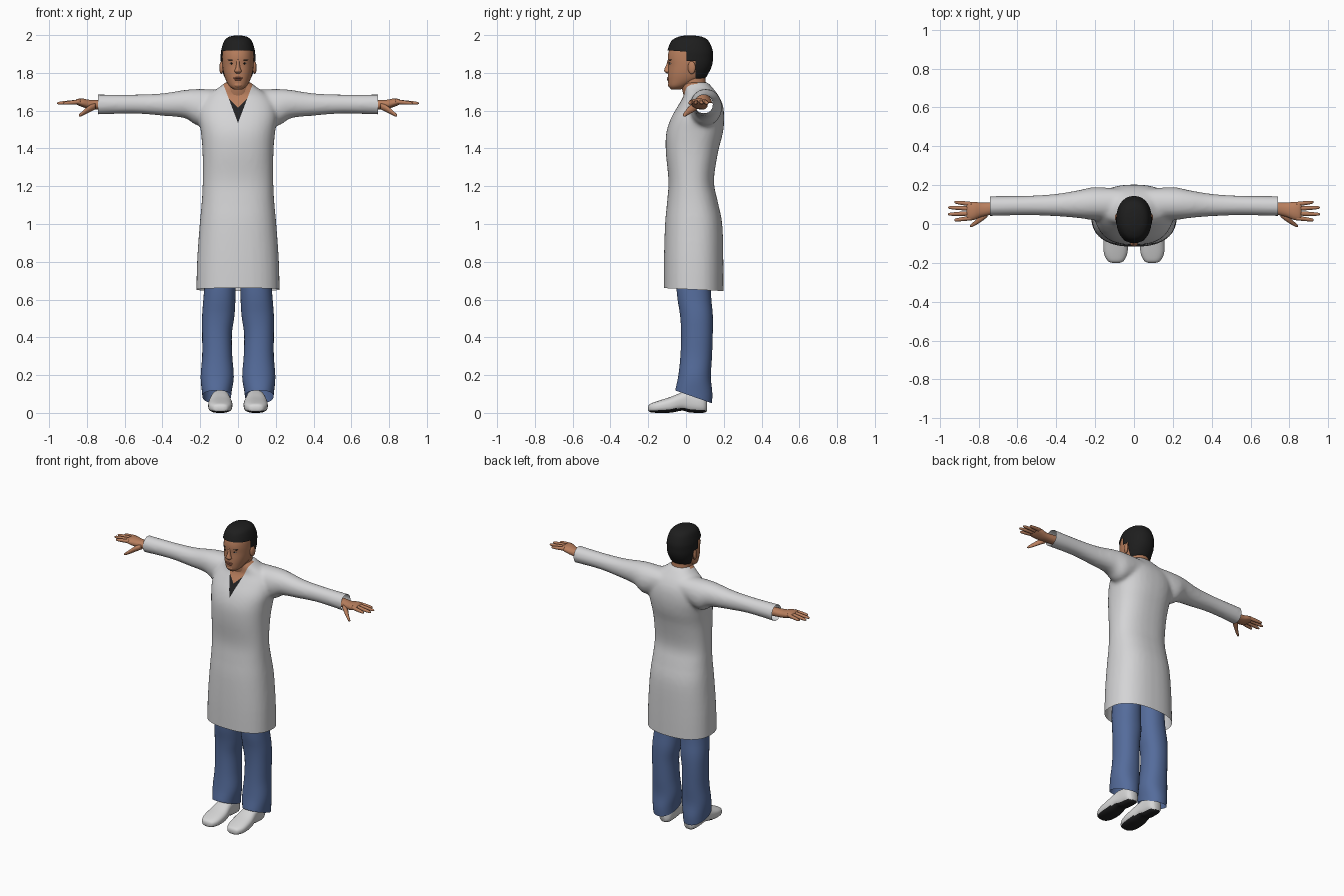
import bpy, bmesh
from math import sin, cos, tau
from mathutils import Matrix, Vector

cube = bpy.data.objects.get("Cube")
if cube:
    bpy.data.objects.remove(cube, do_unlink=True)


def material(name, r, g, b):
    m = bpy.data.materials.new(name)
    m.use_nodes = True
    m.diffuse_color = (r, g, b, 1)
    node = m.node_tree.nodes["Principled BSDF"]
    node.inputs["Base Color"].default_value = (r, g, b, 1)
    node.inputs["Roughness"].default_value = 0.8
    return m


COAT = material("coat white", 0.66, 0.66, 0.67)
SHOE = material("shoe white", 0.68, 0.68, 0.68)
JEANS = material("denim blue", 0.09, 0.15, 0.33)
SKIN = material("skin", 0.48, 0.21, 0.11)
LIP = material("lip", 0.36, 0.13, 0.08)
HAIR = material("hair black", 0.013, 0.013, 0.013)
SHIRT = material("shirt black", 0.015, 0.015, 0.016)
EYE = material("eye white", 0.55, 0.5, 0.46)

AXES = {"x": (2, 0, 1), "y": (0, 2, 1), "z": (0, 1, 2)}


def spow(v, p):
    return abs(v) ** p * (1 if v >= 0 else -1)


def loft(axis, sections, power=2.2, segs=32, steps=4, bm=None):
    """Skin rings (position, low a, high a, low b, high b) along an axis."""
    bm = bm or bmesh.new()
    s = [Vector(k) for k in sections]
    s = [s[0]] + s + [s[-1]]
    path = []
    for i in range(1, len(s) - 2):
        for j in range(steps):
            t = j / steps
            a, b, c, d = s[i - 1:i + 3]
            path.append(b + ((c - a) * t + (2 * a - 5 * b + 4 * c - d) * t ** 2
                             + (3 * b - a - 3 * c + d) * t ** 3) / 2)
    path.append(s[-1])
    rings = []
    for p, a0, a1, b0, b1 in path:
        ring = []
        for k in range(segs):
            u = tau * (k + 0.5) / segs
            a = (a0 + a1) / 2 + (a1 - a0) / 2 * spow(cos(u), 2 / power)
            b = (b0 + b1) / 2 + (b1 - b0) / 2 * spow(sin(u), 2 / power)
            co = {"x": (p, a, b), "y": (a, p, b), "z": (a, b, p)}[axis]
            ring.append(bm.verts.new(co))
        rings.append(ring)
    faces = [bm.faces.new(rings[0]), bm.faces.new(rings[-1])]
    for r, q in zip(rings, rings[1:]):
        for k in range(segs):
            n = (k + 1) % segs
            faces.append(bm.faces.new((r[k], r[n], q[n], q[k])))
    bmesh.ops.recalc_face_normals(bm, faces=faces)
    return bm


def mirrored(rows):
    return [(z, -w, w, y0, y1) for z, w, y0, y1 in rows]


def cut(bm, co, no, keep=None, clear=False):
    faces = [f for f in bm.faces if keep is None or keep(f.calc_center_median())]
    geom = list({e for f in faces for e in list(f.verts) + list(f.edges)}) + faces
    bmesh.ops.bisect_plane(bm, geom=geom, plane_co=co, plane_no=no, clear_outer=clear)


def ball(center, radii, turn=0):
    bm = bmesh.new()
    m = Matrix.Translation(center) @ Matrix.Rotation(turn, 4, "Z") @ Matrix.Diagonal((*radii, 1))
    bmesh.ops.create_uvsphere(bm, u_segments=20, v_segments=12, radius=1, matrix=m)
    return bm


def add(name, bm, *mats):
    me = bpy.data.meshes.new(name)
    bm.to_mesh(me)
    for m in mats:
        me.materials.append(m)
    for p in me.polygons:
        p.use_smooth = True
    ob = bpy.data.objects.new(name, me)
    bpy.context.scene.collection.objects.link(ob)
    return ob


def flip(bm):
    bmesh.ops.scale(bm, vec=(-1, 1, 1), verts=bm.verts)
    bmesh.ops.reverse_faces(bm, faces=bm.faces)


def pair(name, bm, *mats):
    add("left_" + name, bm, *mats)
    flip(bm)
    add("right_" + name, bm, *mats)


# Coat: body and sleeves fused into one cloth surface
sleeve = [(0.06, 0.03, 0.18, 1.58, 1.71), (0.2, 0.02, 0.19, 1.52, 1.715),
          (0.28, 0.03, 0.175, 1.56, 1.71), (0.4, 0.04, 0.155, 1.573, 1.692),
          (0.56, 0.045, 0.145, 1.585, 1.685), (0.78, 0.04, 0.143, 1.578, 1.686)]
bm = loft("x", sleeve, 2.1)
flip(bm)
loft("x", sleeve, 2.1, bm=bm)
body = mirrored([
    (0.58, 0.222, -0.117, 0.198), (0.8, 0.217, -0.117, 0.198), (1.0, 0.203, -0.111, 0.192),
    (1.12, 0.192, -0.1, 0.168), (1.23, 0.187, -0.093, 0.148), (1.38, 0.188, -0.107, 0.17),
    (1.48, 0.196, -0.105, 0.195), (1.56, 0.207, -0.08, 0.203), (1.63, 0.2, -0.04, 0.195),
    (1.68, 0.165, -0.012, 0.172), (1.72, 0.105, -0.014, 0.142), (1.75, 0.068, -0.012, 0.115)])
loft("z", body, 2.4, bm=bm)
coat = add("coat", bm, COAT, SHIRT, SKIN)
fuse = coat.modifiers.new("fuse", "REMESH")
fuse.mode = "VOXEL"
fuse.voxel_size = 0.011
relax = coat.modifiers.new("relax", "SMOOTH")
relax.factor = 0.5
relax.iterations = 8
bpy.context.view_layer.update()
bm = bmesh.new()
bm.from_object(coat, bpy.context.evaluated_depsgraph_get())
coat.modifiers.clear()

# Open hem and cuffs
cut(bm, (0, 0.04, 0.653), (0, -0.05, -1), clear=True)
for side in (-1, 1):
    cut(bm, (side * 0.74, 0, 0), (side, 0, 0), clear=True)


# Neckline: dark shirt wedge with bare skin above it
def near_neck(c):
    return c.y < 0.06 and c.z > 1.5 and abs(c.x) < 0.12


for side in (-1, 1):
    cut(bm, (0, 0, 1.535), (side, 0, -0.38), near_neck)
    cut(bm, (0, 0, 1.615), (side, 0, -1), near_neck)
for f in bm.faces:
    c = f.calc_center_median()
    f.smooth = True
    f.material_index = 0
    if near_neck(c) and abs(c.x) < 0.38 * (c.z - 1.535):
        f.material_index = 2 if abs(c.x) < c.z - 1.615 else 1
bm.to_mesh(coat.data)

# Trousers with hems sloping down to the heel
bm = loft("z", [(0.02, 0.04, 0.182, -0.055, 0.135), (0.1, 0.035, 0.19, -0.06, 0.14),
                (0.19, 0.022, 0.198, -0.042, 0.132), (0.3, 0.03, 0.19, -0.03, 0.138),
                (0.42, 0.032, 0.19, -0.026, 0.142), (0.52, 0.018, 0.19, -0.032, 0.142),
                (0.65, 0.012, 0.18, -0.05, 0.132), (0.95, 0.005, 0.16, -0.06, 0.13)])
cut(bm, (0, 0.04, 0.085), (0, -0.35, -1), clear=True)
pair("trouser_leg", bm, JEANS)

# Shoes with dark soles
bm = loft("y", [(-0.2, 0.075, 0.112, 0.014, 0.034), (-0.19, 0.053, 0.135, 0.004, 0.048),
                (-0.15, 0.034, 0.155, 0, 0.063), (-0.08, 0.03, 0.157, 0.001, 0.085),
                (-0.02, 0.04, 0.148, 0.012, 0.11), (0.02, 0.044, 0.142, 0.002, 0.12),
                (0.09, 0.048, 0.136, 0, 0.1), (0.112, 0.07, 0.115, 0.01, 0.08)], 2.6)
for v in bm.verts:
    v.co.z = max(v.co.z, 0)
bm.normal_update()
for f in bm.faces:
    f.material_index = int(f.normal.z < -0.6)
pair("shoe", bm, SHOE, SHIRT)

# Hands: palm, four fingers and a thumb
bm = loft("x", [(0.7, 0.055, 0.115, 1.605, 1.66), (0.78, 0.038, 0.11, 1.609, 1.657),
                (0.82, 0.022, 0.114, 1.618, 1.664), (0.85, 0.019, 0.113, 1.63, 1.662),
                (0.862, 0.03, 0.105, 1.638, 1.654)])
for base, tip, end in ((0.031, 0.02, 0.925), (0.055, 0.05, 0.957),
                       (0.079, 0.085, 0.957), (0.102, 0.113, 0.925)):
    rows = []
    for t, r in ((0, 0.012), (0.5, 0.011), (0.9, 0.008), (1, 0.003)):
        y = base + (tip - base) * t
        z = 1.647 - 0.008 * t
        rows.append((0.835 + (end - 0.835) * t, y - r, y + r, z - r, z + r))
    loft("x", rows, 2, 12, 3, bm)
loft("x", [(0.755, 0.035, 0.07, 1.607, 1.64), (0.785, 0.012, 0.052, 1.592, 1.63),
           (0.815, -0.006, 0.02, 1.577, 1.605), (0.836, -0.016, 0.002, 1.568, 1.586),
           (0.843, -0.014, -0.005, 1.57, 1.578)], 2, 16, 3, bm)
pair("hand", bm, SKIN)

# Neck and head
add("neck", loft("z", mirrored([(1.64, 0.08, 0, 0.14), (1.7, 0.068, -0.018, 0.118),
                                (1.75, 0.062, -0.025, 0.105), (1.82, 0.06, -0.03, 0.105)])), SKIN)
skull = [(1.712, 0.022, -0.078, -0.03), (1.73, 0.046, -0.091, 0.01), (1.765, 0.066, -0.096, 0.085),
         (1.8, 0.077, -0.096, 0.112), (1.84, 0.083, -0.094, 0.13), (1.88, 0.084, -0.097, 0.135),
         (1.92, 0.081, -0.09, 0.133), (1.96, 0.066, -0.07, 0.112), (1.982, 0.042, -0.035, 0.08),
         (1.99, 0.008, 0.005, 0.035)]
add("head", loft("z", mirrored(skull)), SKIN)

# Hair: a padded cap cut back around face and ears
pad = 0.008
bm = loft("z", mirrored([(z + pad * (z > 1.95), w + pad, a - pad, b + pad) for z, w, a, b in skull]),
          segs=48, steps=6)
cut(bm, (0, 0, 1.912), (0, 0.08, 1))
cut(bm, (0, 0.002, 0), (0, 1, 0))
cut(bm, (0, 0.05, 0), (0, 1, 0))
cut(bm, (0, 0, 1.862), (0, 0, 1))
cut(bm, (0, 0, 1.77), (0, 0, 1))
drop = []
for f in bm.faces:
    c = f.calc_center_median()
    low = 1.77 if c.y > 0.05 else 1.862 if c.y > 0.002 else 1.912 - 0.08 * c.y
    if c.z < low:
        drop.append(f)
bmesh.ops.delete(bm, geom=drop, context="FACES")
add("hair", bm, HAIR)

# Facial features
add("nose", loft("z", mirrored([(1.797, 0.01, -0.102, -0.08), (1.808, 0.02, -0.115, -0.08),
                                (1.822, 0.014, -0.114, -0.08), (1.845, 0.009, -0.104, -0.08),
                                (1.872, 0.008, -0.096, -0.08)]), 2, 16), SKIN)
add("upper_lip", ball((0, -0.093, 1.773), (0.024, 0.009, 0.005)), LIP)
add("lower_lip", ball((0, -0.092, 1.764), (0.02, 0.009, 0.006)), LIP)
add("chin", ball((0, -0.08, 1.737), (0.026, 0.016, 0.016)), SKIN)
pair("ear", ball((0.088, 0.03, 1.828), (0.01, 0.021, 0.034), -0.25), SKIN)
pair("eye", ball((0.034, -0.083, 1.85), (0.013, 0.005, 0.005), 0.25), EYE)
pair("iris", ball((0.034, -0.086, 1.85), (0.005, 0.004, 0.005), 0.25), HAIR)
pair("eyebrow", ball((0.036, -0.085, 1.869), (0.02, 0.005, 0.0035), 0.3), HAIR)
